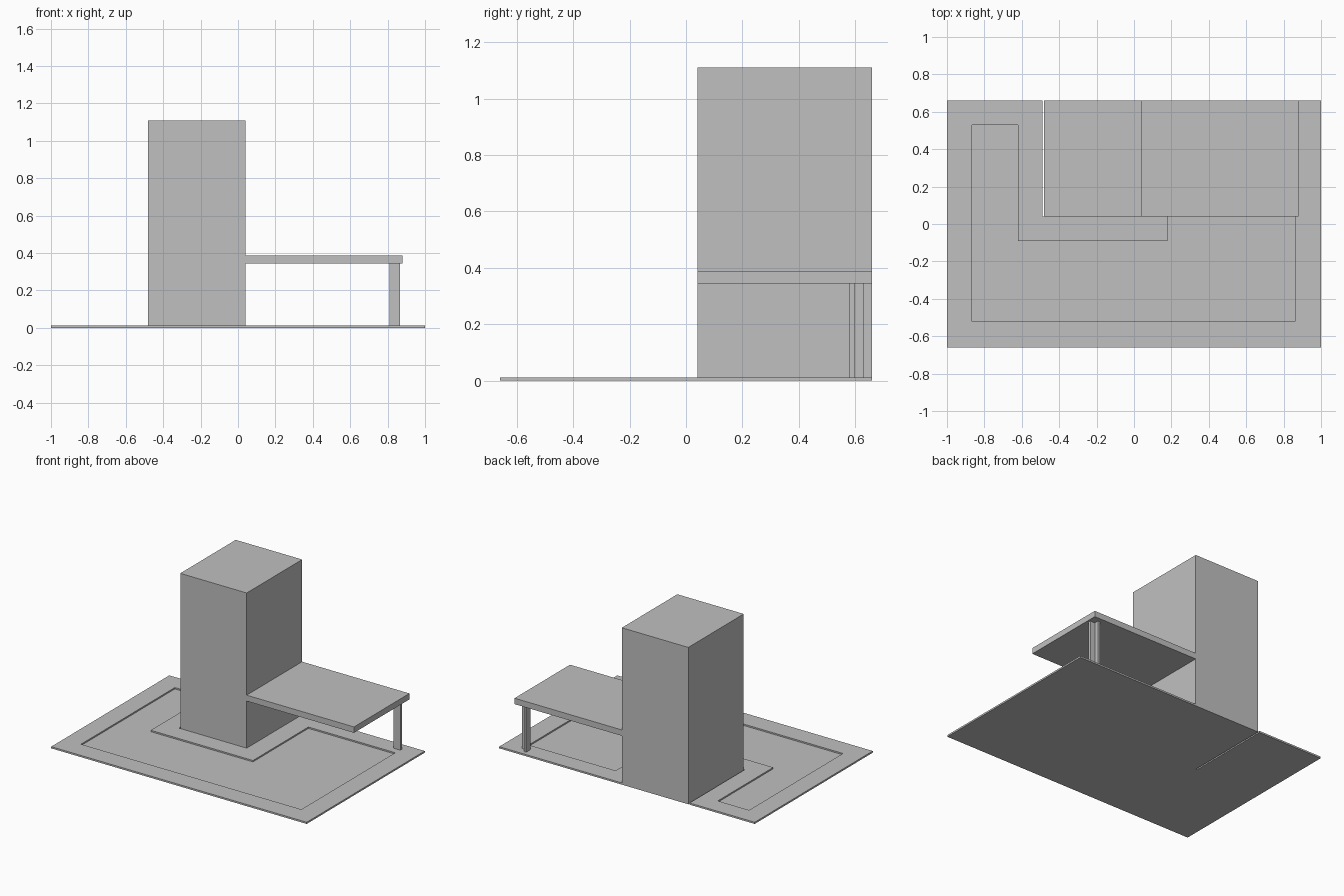
import bpy
import bmesh

default = bpy.data.objects.get("Cube")
if default:
    bpy.data.objects.remove(default, do_unlink=True)

GREY = (0.53, 0.53, 0.53, 1.0)
grey = bpy.data.materials.new("light_grey")
grey.use_nodes = True
grey.diffuse_color = GREY
grey.node_tree.nodes["Principled BSDF"].inputs["Base Color"].default_value = GREY


def prism(name, outline, z0, z1):
    """Extrude a flat outline from z0 up to z1."""
    bm = bmesh.new()
    face = bm.faces.new([bm.verts.new((x, y, z0)) for x, y in outline])
    up = bmesh.ops.extrude_face_region(bm, geom=[face])["geom"]
    bmesh.ops.translate(bm, vec=(0, 0, z1 - z0),
                        verts=[v for v in up if isinstance(v, bmesh.types.BMVert)])
    bmesh.ops.recalc_face_normals(bm, faces=bm.faces)
    mesh = bpy.data.meshes.new(name)
    bm.to_mesh(mesh)
    bm.free()
    mesh.materials.append(grey)
    obj = bpy.data.objects.new(name, mesh)
    bpy.context.collection.objects.link(obj)
    return obj


def rect(x0, x1, y0, y1):
    return [(x0, y0), (x1, y0), (x1, y1), (x0, y1)]


def carve(target, cutter):
    """Subtract the cutter, then discard it."""
    cutter.hide_render = True
    mod = target.modifiers.new("carve", 'BOOLEAN')
    mod.operation = 'DIFFERENCE'
    mod.solver = 'EXACT'
    mod.object = cutter
    bpy.context.view_layer.update()
    graph = bpy.context.evaluated_depsgraph_get()
    mesh = bpy.data.meshes.new_from_object(target.evaluated_get(graph))
    target.modifiers.clear()
    target.data = mesh
    bpy.data.objects.remove(cutter, do_unlink=True)


BACK, FRONT, WALL = 0.66, -0.66, 0.04
BASE_TOP, ROOF_LOW, ROOF_TOP = 0.012, 0.345, 0.387

# Ground slab with a sunken U-shaped court and an opening for the tower
slab = prism("ground_slab", rect(-1, 1, FRONT, BACK), 0, BASE_TOP)
court = [(-0.865, -0.52), (0.86, -0.52), (0.86, 0.53), (0.18, 0.53),
         (0.18, -0.09), (-0.62, -0.09), (-0.62, 0.53), (-0.865, 0.53)]
carve(slab, prism("court_cutter", court, 0.002, 0.1))
carve(slab, prism("opening_cutter", rect(-0.49, WALL, WALL, 0.8), -0.1, 0.1))

# Tower block, leaving a narrow gap on its right side
prism("tower", rect(-0.48, WALL, WALL, BACK), 0, 1.11)

# Flat canopy beside the tower
prism("canopy", rect(WALL, 0.88, WALL, BACK), ROOF_LOW, ROOF_TOP)

# Angle-section post at the outer back corner
angle = [(0.81, 0.58), (0.865, 0.58), (0.865, 0.598),
         (0.828, 0.598), (0.828, 0.63), (0.81, 0.63)]
prism("canopy_post", angle, BASE_TOP, ROOF_LOW)
